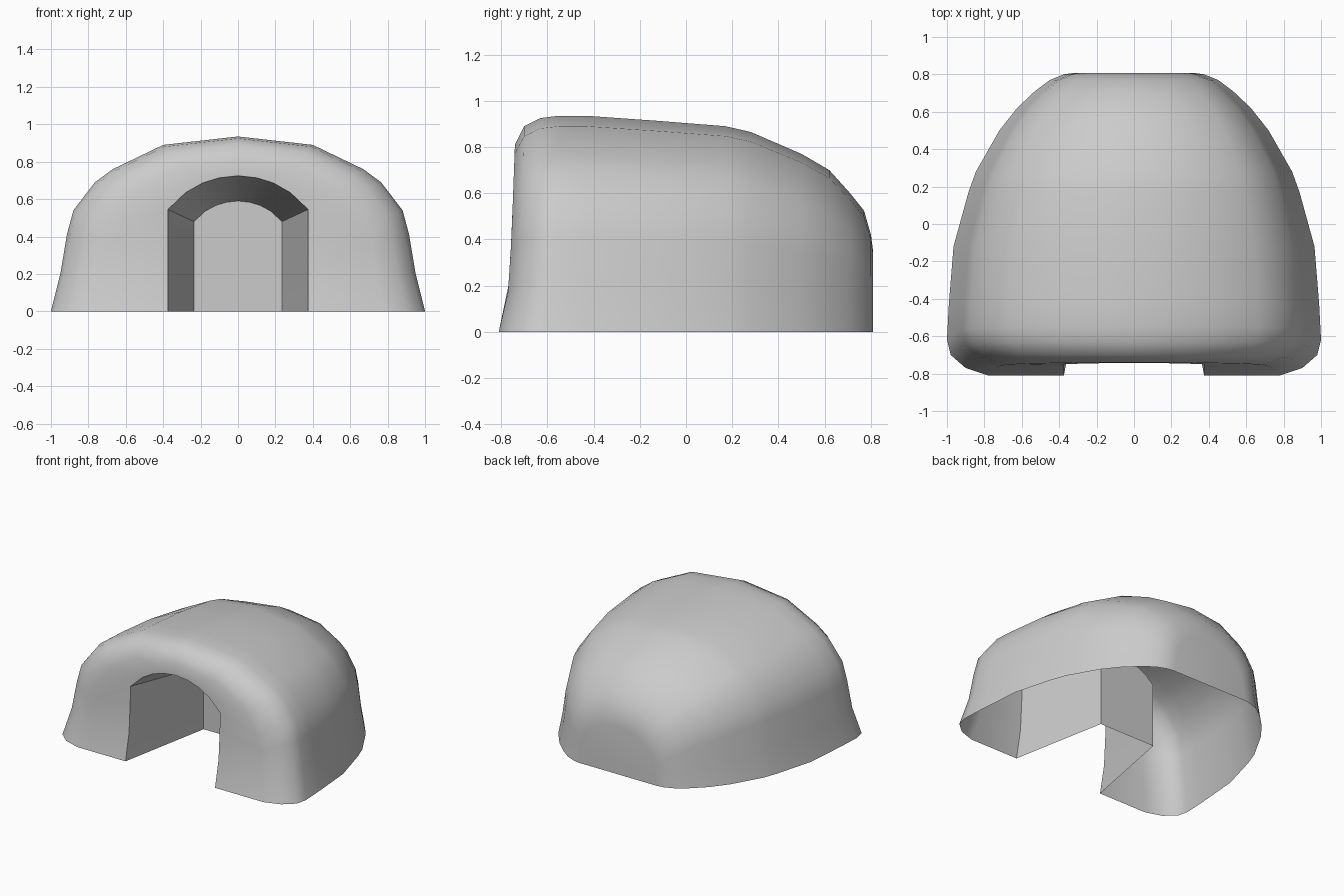
import bpy, bmesh

if "Cube" in bpy.data.objects:
    bpy.data.objects.remove(bpy.data.objects["Cube"])

# Half profiles from the base up to the centre line (x, z)
DOME = [(1, 0), (.95, .2), (.915, .41), (.88, .54), (.765, .69), (.67, .76), (.4, .89), (0, .935)]
ARCH = [(.375, 0), (.375, .2), (.375, .41), (.375, .545), (.28, .635), (.19, .686), (.1, .714), (0, .725)]
# Dome stations from front to back (y, half width, height)
RIM = [(-.81, .78, .81), (-.77, .9, .89), (-.7, .98, .925), (-.62, 1, .935)]
BODY = [(-.43, .99, .935), (-.12, .965, .913), (.17, .885, .89), (.28, .845, .865),
        (.5, .72, .77), (.62, .625, .7), (.71, .53, .6), (.77, .45, .525),
        (.8, .375, .42), (.808, .32, .36)]


def tilt(z):
    """Backward lean of the front face at height z."""
    pts = [(0, 0), (.17, .04), (.4, .055), (.81, .07), (2, .07)]
    for (a, ta), (b, tb) in zip(pts, pts[1:]):
        if z <= b:
            return ta + (tb - ta) * (z - a) / (b - a)


def arch_inner(x, z):
    """Narrower, lower copy of the arch at the back of the recess."""
    return x * .627, z * .48 / .545 if z <= .545 else .48 + (z - .545) * .11 / .18


def ring(bm, half, y, lean):
    full = half + [(-x, z) for x, z in half[-2::-1]]
    return [bm.verts.new((x, y + (tilt(z) if lean else 0), z)) for x, z in full]


def bridge(bm, a, b):
    for i in range(len(a) - 1):
        bm.faces.new((a[i], a[i + 1], b[i + 1], b[i]))


def section(w, h):
    return [(x * w, z * h / .935) for x, z in DOME]


bm = bmesh.new()
# Arched recess, front face and dome shell as one open-bottomed surface
rings = [ring(bm, [arch_inner(x, z) for x, z in ARCH], -.075, False),
         ring(bm, ARCH, -.81, True)]
rings += [ring(bm, section(w, h), y, True) for y, w, h in RIM]
rings += [ring(bm, section(w, h), y, False) for y, w, h in BODY]
for a, b in zip(rings, rings[1:]):
    bridge(bm, a, b)
# Recess back wall and flat rear panel
bm.faces.new(rings[0])
bm.faces.new(rings[-1][::-1])
bmesh.ops.recalc_face_normals(bm, faces=bm.faces[:])
# Make the dome face outwards
bm.faces.ensure_lookup_table()
if bm.faces[-1].normal.y < 0:
    bmesh.ops.reverse_faces(bm, faces=bm.faces[:])

mesh = bpy.data.meshes.new("dome_shelter")
bm.to_mesh(mesh)
bm.free()
obj = bpy.data.objects.new("dome_shelter", mesh)
bpy.context.collection.objects.link(obj)
bpy.context.view_layer.objects.active = obj
obj.select_set(True)
bpy.ops.object.shade_smooth_by_angle(angle=0.65)
